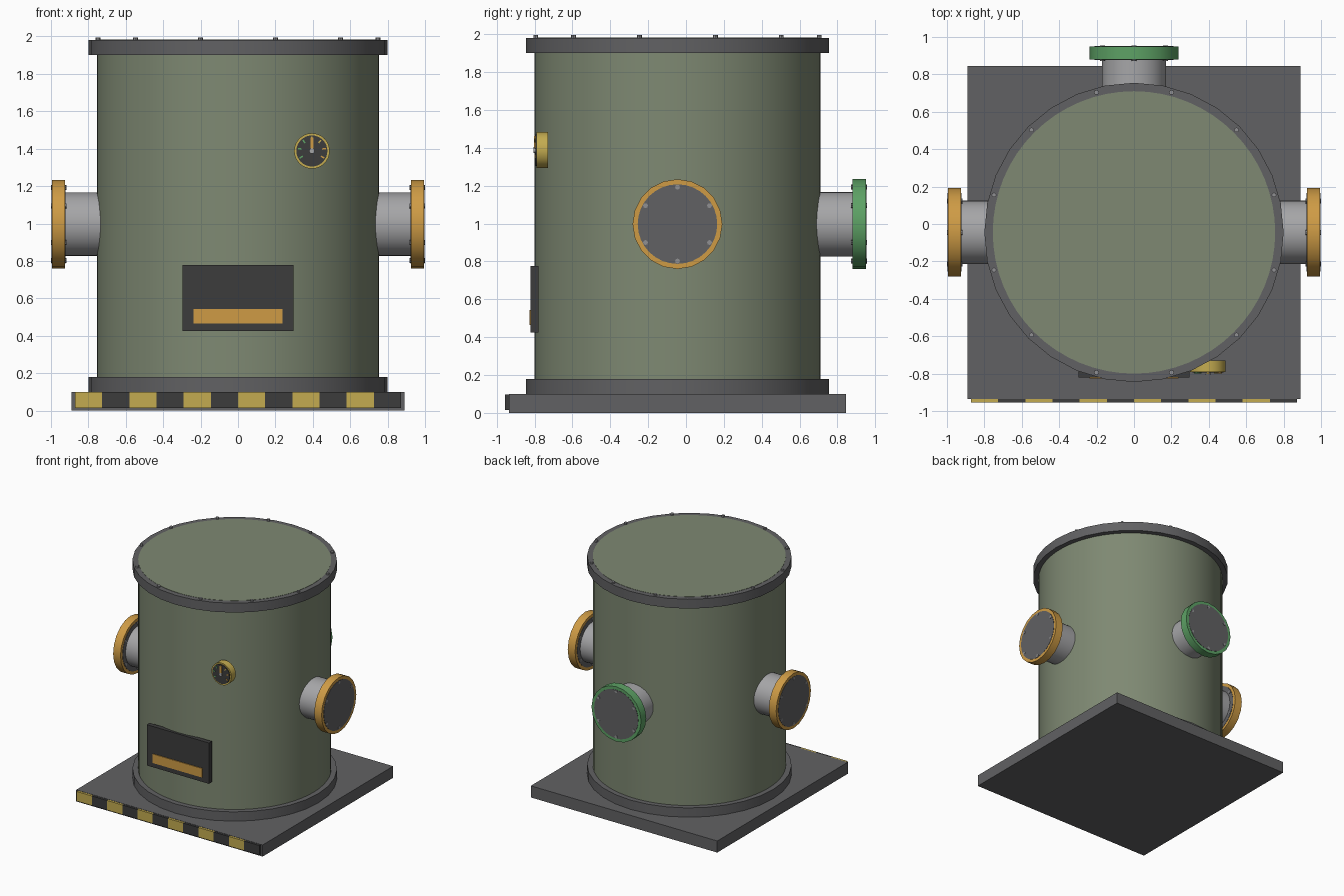
import bpy
import math
from mathutils import Matrix, Vector

cube = bpy.data.objects.get("Cube")
if cube:
    bpy.data.objects.remove(cube, do_unlink=True)

CY = -0.045  # the tank axis sits slightly forward of the origin


def material(name, rgb):
    m = bpy.data.materials.new(name)
    m.use_nodes = True
    m.diffuse_color = (*rgb, 1)
    m.node_tree.nodes["Principled BSDF"].inputs["Base Color"].default_value = (*rgb, 1)
    return m


OLIVE = material("olive paint", (0.21, 0.25, 0.17))
STEEL = material("dark steel", (0.12, 0.12, 0.125))
PIPE = material("light steel", (0.38, 0.38, 0.39))
BLACK = material("charcoal", (0.045, 0.045, 0.045))
YELLOW = material("hazard yellow", (0.55, 0.41, 0.08))
ORANGE = material("orange", (0.62, 0.33, 0.06))
GREEN = material("signal green", (0.11, 0.36, 0.13))
BOLT = material("bolt grey", (0.28, 0.28, 0.29))


def finish(obj, name, mat, smooth=True):
    obj.name = name
    obj.data.materials.append(mat)
    if smooth:
        bpy.ops.object.shade_smooth_by_angle(angle=math.radians(35))
    return obj


def box(name, lo, hi, mat, turn=0):
    """Box between two corners, optionally turned about y."""
    lo, hi = Vector(lo), Vector(hi)
    bpy.ops.mesh.primitive_cube_add(size=1, location=(lo + hi) / 2, rotation=(0, turn, 0))
    bpy.context.object.scale = hi - lo
    return finish(bpy.context.object, name, mat, False)


def rod(name, start, end, radius, mat, sides=32):
    """Cylinder between two points."""
    start, end = Vector(start), Vector(end)
    axis = end - start
    bpy.ops.mesh.primitive_cylinder_add(
        vertices=sides, radius=radius, depth=axis.length, location=(start + end) / 2,
        rotation=axis.to_track_quat('Z', 'Y').to_euler())
    return finish(bpy.context.object, name, mat)


def ring(name, outer, inner, z0, z1, mat, sides=32):
    """Square-section hoop around the tank axis, by modifier-free spinning of a profile."""
    profile = [(outer, z0), (outer, z1), (inner, z1), (inner, z0)]
    verts, faces = [], []
    for i in range(sides):
        a = math.tau * i / sides
        verts += [(r * math.cos(a), r * math.sin(a) + CY, z) for r, z in profile]
        for k in range(4):
            n, j = (k + 1) % 4, (i + 1) % sides
            faces.append((4 * i + k, 4 * j + k, 4 * j + n, 4 * i + n))
    mesh = bpy.data.meshes.new(name)
    mesh.from_pydata(verts, [], faces)
    obj = bpy.data.objects.new(name, mesh)
    bpy.context.collection.objects.link(obj)
    bpy.ops.object.select_all(action='DESELECT')
    obj.select_set(True)
    bpy.context.view_layer.objects.active = obj
    return finish(obj, name, mat)


# Base plate with a striped strip along its front edge
front = CY - 0.89
box("base_plate", (-0.89, front, 0), (0.89, CY + 0.89, 0.1), STEEL)
STRIPES, HALF = 12, 0.872
step = 2 * HALF / STRIPES
for i in range(STRIPES):
    x = -HALF + i * step
    box(f"hazard_stripe_{i + 1}", (x, front - 0.02, 0.015), (x + step, front, 0.098),
        BLACK if i % 2 else YELLOW)

# Tank and its two hoops
rod("tank_body", (0, CY, 0.1), (0, CY, 1.983), 0.755, OLIVE, 64)
ring("bottom_hoop", 0.8, 0.74, 0.1, 0.18, STEEL)
ring("top_hoop", 0.8, 0.75, 1.9, 1.981, STEEL)
for i in range(12):
    a = math.radians(15 + 30 * i)
    x, y = 0.775 * math.cos(a), 0.775 * math.sin(a) + CY
    rod(f"lid_bolt_{i + 1}", (x, y, 1.97), (x, y, 1.995), 0.013, BOLT, 8)


def port(name, angle, mat):
    """Flanged pipe stub leaving the tank horizontally."""
    turn = Matrix.Rotation(angle, 3, 'Z')

    def at(out, side=0.0, up=0.0):
        return turn @ Vector((out, side, up)) + Vector((0, CY, 0.997))

    rod(name + "_pipe", at(0.68), at(0.93), 0.17, PIPE, 32)
    rod(name + "_flange", at(0.925), at(0.995), 0.237, mat, 20)
    rod(name + "_cap", at(0.923), at(0.997), 0.21, STEEL, 32)
    for i in range(6):
        a = math.radians(30 + 60 * i)
        s, u = 0.195 * math.cos(a), 0.195 * math.sin(a)
        rod(f"{name}_bolt_{i + 1}", at(0.917, s, u), at(1.0, s, u), 0.013, BOLT, 8)


port("left_port", 0, ORANGE)
port("back_port", math.pi / 2, GREEN)
port("right_port", math.pi, ORANGE)

# Pressure gauge
GX, GZ = 0.395, 1.388
rod("gauge_case", (GX, -0.73, GZ), (GX, -0.79, GZ), 0.095, YELLOW)
rod("gauge_face", (GX, -0.78, GZ), (GX, -0.795, GZ), 0.083, BLACK)
for i in range(7):
    a = math.radians(-120 + 40 * i)
    x, z = GX + 0.066 * math.sin(a), GZ + 0.066 * math.cos(a)
    mat = GREEN if i < 3 else YELLOW if i < 5 else ORANGE
    box(f"gauge_tick_{i + 1}", (x - 0.004, -0.799, z - 0.01), (x + 0.004, -0.794, z + 0.01), mat, a)
box("gauge_needle", (GX - 0.008, -0.803, GZ), (GX + 0.008, -0.794, GZ + 0.073), ORANGE)
rod("gauge_hub", (GX, -0.79, GZ), (GX, -0.806, GZ), 0.015, PIPE, 12)

# Front panel with its label bar
box("front_panel", (-0.297, -0.82, 0.425), (0.297, -0.78, 0.777), BLACK)
box("panel_bar", (-0.237, -0.827, 0.465), (0.237, -0.818, 0.543), ORANGE)
